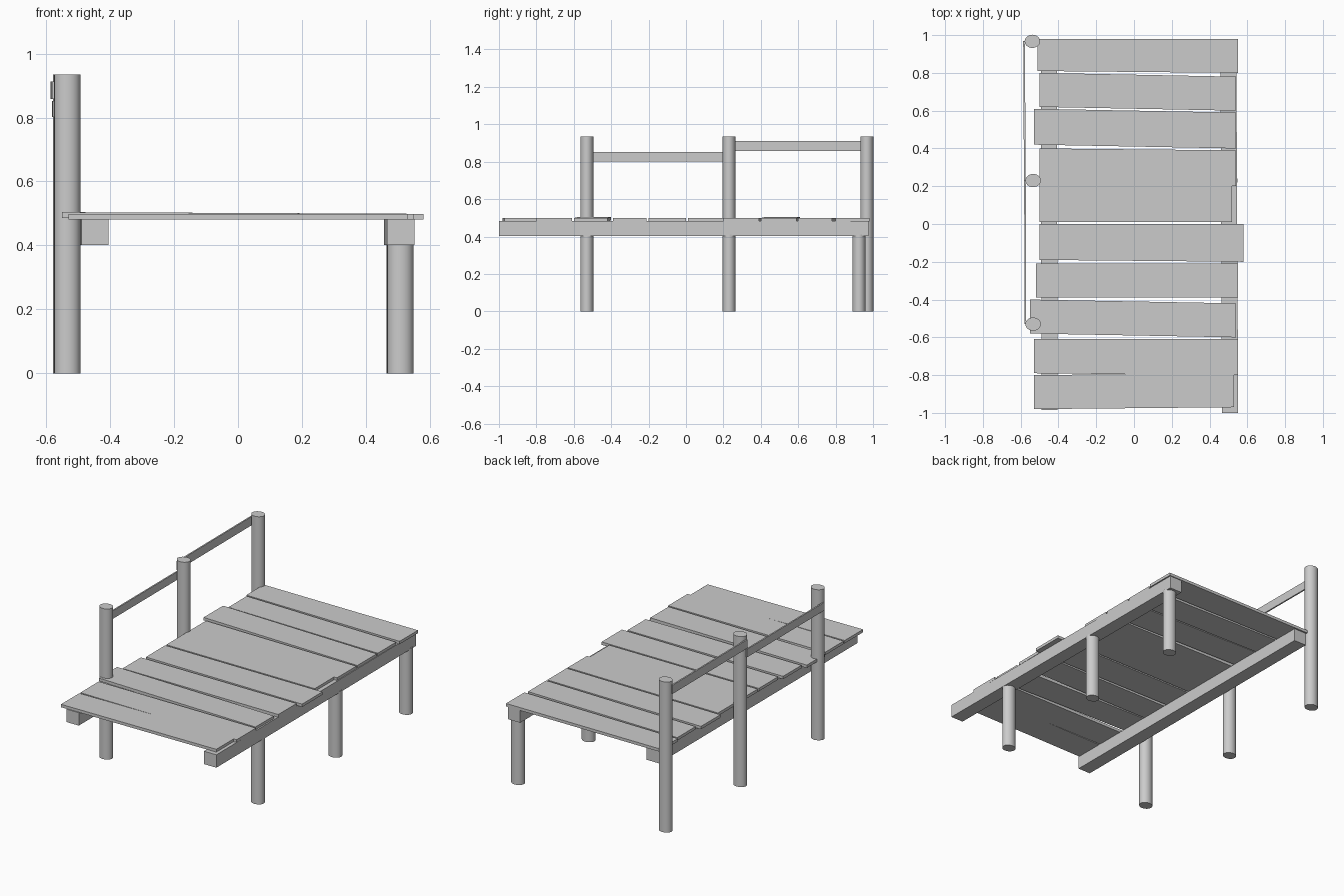
import bpy
import bmesh
from mathutils import Matrix, Vector

cube = bpy.data.objects.get("Cube")
if cube:
    bpy.data.objects.remove(cube, do_unlink=True)

# One plain grey for the whole dock
grey = bpy.data.materials.new("weathered grey")
grey.use_nodes = True
colour = (0.6, 0.6, 0.6, 1.0)
grey.diffuse_color = colour
grey.node_tree.nodes["Principled BSDF"].inputs["Base Color"].default_value = colour


def finish(name, bm):
    bmesh.ops.recalc_face_normals(bm, faces=bm.faces[:])
    mesh = bpy.data.meshes.new(name)
    bm.to_mesh(mesh)
    bm.free()
    mesh.materials.append(grey)
    obj = bpy.data.objects.new(name, mesh)
    bpy.context.scene.collection.objects.link(obj)
    return obj


def slab(name, corners, bottom, top, tilt=0.0):
    """Board over a four-cornered outline; tilt lifts its left end."""
    bm = bmesh.new()
    rings = []
    for z in (bottom, top):
        rings.append([bm.verts.new((x, y, z + (tilt if x < 0 else 0)))
                      for x, y in corners])
    low, high = rings
    bm.faces.new(low)
    bm.faces.new(high)
    for i in range(4):
        j = (i + 1) % 4
        bm.faces.new((low[i], low[j], high[j], high[i]))
    return finish(name, bm)


def post(name, x, y, height):
    """Round post, slightly wider across the dock than along it."""
    bm = bmesh.new()
    bmesh.ops.create_cone(bm, cap_ends=True, segments=24, radius1=1, radius2=1, depth=1)
    bmesh.ops.scale(bm, vec=Vector((0.041, 0.035, height)), verts=bm.verts)
    bmesh.ops.translate(bm, vec=Vector((x, y, height / 2)), verts=bm.verts)
    for face in bm.faces:
        face.smooth = len(face.verts) == 4
    for edge in bm.edges:
        edge.smooth = all(face.smooth for face in edge.link_faces)
    return finish(name, bm)


def strip(name, x_front, x_back, width, front, back, bottom, top):
    """Straight timber running along the dock."""
    h = width / 2
    corners = [(x_front - h, front), (x_front + h, front),
               (x_back + h, back), (x_back - h, back)]
    return slab(name, corners, bottom, top)


# Posts: tall ones carry the handrail, short ones stop under the beam
for place, y in (("front", -0.53), ("middle", 0.23), ("back", 0.967)):
    shift = -0.004 if place == "back" else 0
    post("right_post_" + place, -0.534 + shift, y, 0.935)
    post("left_post_" + place, 0.508 + shift / 2, min(y, 0.925), 0.41)

# Beams under the deck
strip("right_beam", -0.447, -0.451, 0.085, -0.985, 0.97, 0.402, 0.482)
strip("left_beam", 0.509, 0.499, 0.085, -1.0, 0.975, 0.402, 0.482)

# Handrail boards on the outer side of the tall posts
strip("rail_front", -0.575, -0.577, 0.009, -0.53, 0.23, 0.802, 0.852)
strip("rail_back", -0.578, -0.582, 0.009, 0.23, 0.97, 0.858, 0.912)

# Deck planks: right end x, left end x, right-end y span, left-end y span, lift
planks = [
    (-0.51, 0.55, 0.98, 0.81, 0.98, 0.80, 0),
    (-0.5, 0.54, 0.8, 0.62, 0.78, 0.6, 0),
    (-0.53, 0.54, 0.61, 0.42, 0.59, 0.4, 0.005),
    (-0.5, 0.54, 0.4, 0.2, 0.39, 0.2, 0),
    (-0.5, 0.52, 0.2, 0.01, 0.2, 0.01, 0),
    (-0.5, 0.58, 0, -0.19, 0, -0.2, 0),
    (-0.52, 0.55, -0.21, -0.39, -0.21, -0.39, 0),
    (-0.55, 0.54, -0.4, -0.58, -0.42, -0.6, 0.005),
    (-0.53, 0.55, -0.61, -0.79, -0.61, -0.8, 0),
    (-0.53, 0.53, -0.8, -0.98, -0.79, -0.97, 0),
]
for i, (xr, xl, back_r, front_r, back_l, front_l, lift) in enumerate(planks):
    outline = [(xr, front_r), (xl, front_l), (xl, back_l), (xr, back_r)]
    slab(f"plank_{i + 1}", outline, 0.481, 0.499, lift)
